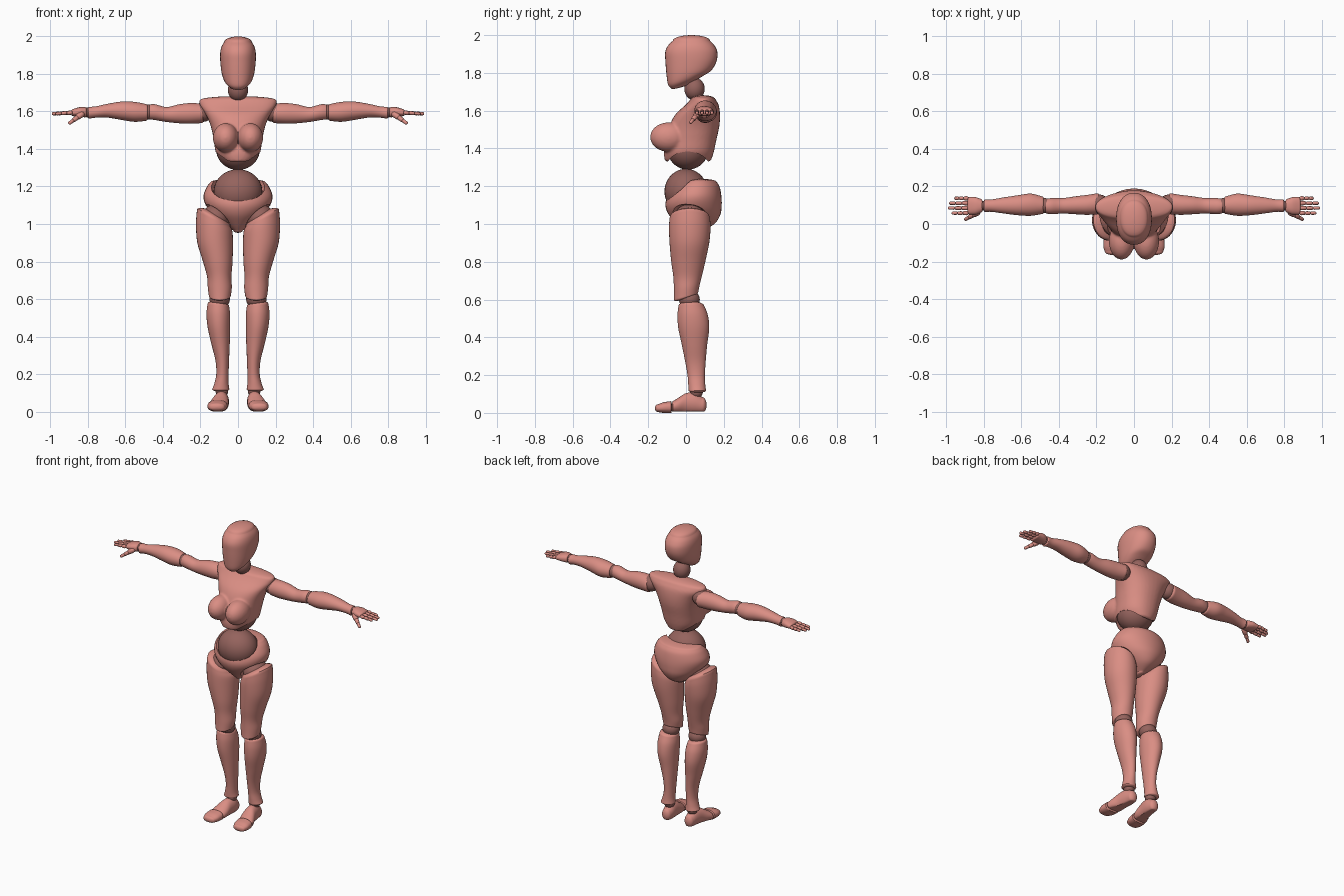
import bpy, bmesh, math
from mathutils import Vector, Matrix

if "Cube" in bpy.data.objects:
    bpy.data.objects.remove(bpy.data.objects["Cube"])


def material(name, rgb):
    m = bpy.data.materials.new(name)
    m.diffuse_color = (*rgb, 1)
    m.use_nodes = True
    m.node_tree.nodes["Principled BSDF"].inputs["Base Color"].default_value = m.diffuse_color
    return m


BODY = material("salmon shell", (0.70, 0.27, 0.23))
JOINT = material("dark joint", (0.30, 0.125, 0.11))
PLACE = {  # (t, a, b) -> x, y, z for each loft axis
    "x": lambda t, a, b: (t, a, b),
    "y": lambda t, a, b: (a, t, b),
    "z": lambda t, a, b: (a, b, t),
}


def finish(name, bm, mat, mirror=False):
    bmesh.ops.recalc_face_normals(bm, faces=bm.faces)
    me = bpy.data.meshes.new(name)
    bm.to_mesh(me)
    bm.free()
    me.materials.append(mat)
    ob = bpy.data.objects.new(name, me)
    bpy.context.collection.objects.link(ob)
    if mirror:
        ob.modifiers.new("mirror", 'MIRROR')
    return ob


def spline(rings, steps):
    """Catmull-Rom through ring tuples."""
    pad = [rings[0]] + rings + [rings[-1]]
    out = []
    for i in range(1, len(pad) - 2):
        for s in range(steps):
            u = s / steps
            out.append([0.5 * (2 * q + (r - p) * u + (2 * p - 5 * q + 4 * r - w) * u * u
                               + (3 * q - p - 3 * r + w) * u ** 3)
                        for p, q, r, w in zip(*pad[i - 1:i + 3])])
    return out + [list(rings[-1])]


def loft(bm, axis, rings, domes=(0.02, 0.02), power=2.0, seg=36, steps=5, floor=None):
    """Rings: t, centre a, centre b, radius a, radius b [, slope a, slope b]; rounded ends."""
    rows = spline([tuple(r) + (0,) * (7 - len(r)) for r in rings], steps)

    def cap(row, h):
        res = []
        for k in range(1, 7):
            th = math.radians(14.5 * k)
            c = math.cos(th)
            res.append([row[0] + h * math.sin(th), row[1], row[2], row[3] * c, row[4] * c] + row[5:])
        return res
    rows = cap(rows[0], -domes[0])[::-1] + rows + cap(rows[-1], domes[1])
    loops = []
    for t, a, b, ra, rb, sa, sb in rows:
        loop = []
        for i in range(seg):
            th = 2 * math.pi * i / seg
            c, s = math.cos(th), math.sin(th)
            da = ra * math.copysign(abs(c) ** (2 / power), c)
            db = rb * math.copysign(abs(s) ** (2 / power), s)
            p = Vector(PLACE[axis](t + sa * da + sb * db, a + da, b + db))
            if floor is not None:
                p.z = max(p.z, floor)
            loop.append(bm.verts.new(p))
        loops.append(loop)
    for l0, l1 in zip(loops, loops[1:]):
        for i in range(seg):
            j = (i + 1) % seg
            bm.faces.new((l0[i], l0[j], l1[j], l1[i]))
    bm.faces.new(loops[0])
    bm.faces.new(loops[-1])


def part(name, axis, rings, mirror=False, **kw):
    bm = bmesh.new()
    loft(bm, axis, rings, **kw)
    return finish(name, bm, BODY, mirror)


def add_ball(bm, c, r):
    bmesh.ops.create_uvsphere(bm, u_segments=32, v_segments=20, radius=1,
                              matrix=Matrix.Translation(c) @ Matrix.Diagonal((*r, 1)))


def ball(name, c, r, mirror=False, mat=JOINT):
    bm = bmesh.new()
    add_ball(bm, c, r if isinstance(r, tuple) else (r, r, r))
    return finish(name, bm, mat, mirror)


def capsule(bm, p, q, r):
    p, q = Vector(p), Vector(q)
    d = q - p
    vs = bmesh.ops.create_uvsphere(bm, u_segments=12, v_segments=8, radius=r)["verts"]
    rot = d.to_track_quat('Z', 'Y')
    for v in vs:
        top = v.co.z > 0
        v.co = rot @ v.co + (q if top else p)


def cut(ob, cutter):
    cutter.hide_render = True
    m = ob.modifiers.new("cut", 'BOOLEAN')
    m.operation, m.solver, m.object = 'DIFFERENCE', 'EXACT', cutter
    return cutter


cutters = []

# head and neck
part("head", "z", [(1.735, 0, -.02, .045, .058, 0, .3), (1.76, 0, -.003, .070, .092, 0, .25),
                   (1.80, 0, .015, .086, .118, 0, .1), (1.86, 0, .026, .094, .135),
                   (1.91, 0, .028, .095, .138), (1.945, 0, .028, .088, .123),
                   (1.97, 0, .029, .074, .099)], domes=(.01, .03), power=2.2)
ball("neck_ball", (0, .045, 1.715), (.054, .054, .06))

# chest: ribcage blended with bust, arched opening below
bm = bmesh.new()
loft(bm, "z", [(1.335, 0, .01, .088, .122), (1.38, 0, .015, .118, .132), (1.45, 0, .03, .130, .132),
               (1.52, 0, .045, .145, .132), (1.58, 0, .062, .170, .118),
               (1.63, 0, .085, .203, .088), (1.66, 0, .09, .208, .066)],
     domes=(.01, .022), power=2.2)
for sx in (-1, 1):
    add_ball(bm, (sx * .066, -.092, 1.46), (.068, .098, .078))
chest = finish("chest", bm, BODY)
rm = chest.modifiers.new("blend", 'REMESH')
rm.mode, rm.voxel_size = 'VOXEL', .007
sm = chest.modifiers.new("soften", 'SMOOTH')
sm.factor, sm.iterations = .5, 8
cutters.append(cut(chest, ball("chest_cutter", (0, .01, 1.305), (.21, .112, .095), mat=BODY)))
ball("upper_waist_ball", (0, .01, 1.40), (.117, .11, .112))
ball("lower_waist_ball", (0, .0, 1.172), (.13, .114, .12))

# pelvis with leg openings and dipped waistline
pelvis = part("pelvis", "z", [(.965, 0, .035, .025, .05), (1.0, 0, .05, .075, .10),
                              (1.05, 0, .045, .135, .137), (1.10, 0, .04, .172, .149),
                              (1.15, 0, .045, .184, .142), (1.20, 0, .055, .165, .122),
                              (1.225, 0, .06, .145, .10)], domes=(.012, .015))
cutters.append(cut(pelvis, ball("leg_cutter", (.165, .0, .98), (.125, .15, .125), True, BODY)))
cutters.append(cut(pelvis, ball("waist_cutter", (0, -.03, 1.21), (.145, .125, .11), mat=BODY)))
ball("hip_balls", (.12, .02, 1.03), (.075, .085, .075), True)

# legs
part("thighs", "z", [(.615, .097, 0, .058, .064, 0, .3), (.66, .097, .003, .064, .067, 0, .1),
                     (.72, .10, .008, .065, .075), (.80, .108, .012, .079, .09),
                     (.90, .122, .018, .095, .105), (.98, .127, .02, .097, .11, .2, 0),
                     (1.03, .13, .02, .089, .107, .5, 0)], True, domes=(.012, .035))
ball("knee_balls", (.098, .018, .60), (.055, .055, .05), True)
part("calves", "z", [(.118, .092, .06, .046, .046), (.15, .088, .057, .038, .045),
                     (.20, .083, .054, .033, .046), (.27, .084, .05, .036, .054),
                     (.36, .093, .045, .049, .067), (.45, .102, .041, .060, .082),
                     (.52, .105, .035, .063, .08), (.57, .105, .028, .057, .067, .1, 0)],
     True, domes=(.012, .018))
ball("ankle_balls", (.086, .055, .11), .034, True)
part("feet", "y", [(-.068, .107, .03, .052, .033), (-.04, .10, .038, .05, .042),
                   (0, .092, .05, .042, .054), (.05, .086, .052, .038, .055),
                   (.085, .085, .042, .032, .042)], True, domes=(.008, .024), floor=.008)
part("toes", "y", [(-.147, .113, .025, .043, .021), (-.12, .111, .028, .052, .028),
                   (-.08, .108, .03, .053, .032)], True, domes=(.018, .006), power=2.4, floor=0)

# arms
ball("shoulder_balls", (.185, .105, 1.597), .052, True)
part("upper_arms", "x", [(.195, .108, 1.59, .056, .052), (.25, .102, 1.59, .053, .055),
                         (.31, .10, 1.588, .048, .051), (.38, .097, 1.584, .041, .040),
                         (.44, .095, 1.596, .043, .042), (.468, .095, 1.598, .039, .040)],
     True, domes=(.02, .01))
ball("elbow_balls", (.475, .098, 1.597), .04, True)
part("forearms", "x", [(.488, .10, 1.595, .046, .044), (.55, .103, 1.598, .059, .053),
                       (.62, .10, 1.604, .053, .049), (.70, .099, 1.604, .042, .036),
                       (.76, .098, 1.597, .033, .030), (.795, .098, 1.593, .034, .032)],
     True, domes=(.012, .008))
ball("wrist_balls", (.803, .098, 1.595), .026, True)
part("palms", "x", [(.815, .097, 1.596, .036, .027), (.845, .097, 1.597, .046, .026),
                    (.88, .098, 1.594, .046, .019)], True, domes=(.01, .01), power=2.3)

# fingers: three segments each, plus a thumb
bm = bmesh.new()
for y, tip in ((.058, .972), (.085, .992), (.111, .985), (.137, .958)):
    step = (tip - .885) / 3
    for k in range(3):
        r = .0115 - .0012 * k
        x = .885 + step * k
        capsule(bm, (x + r * .7, y, 1.594 - .002 * k), (x + step - r * .9, y, 1.592 - .002 * k), r)
base, end = Vector((.83, .065, 1.588)), Vector((.90, .024, 1.537))
for k, r in enumerate((.017, .013, .010)):
    capsule(bm, base.lerp(end, k / 3 + .08), base.lerp(end, k / 3 + .28), r)
finish("fingers", bm, BODY, True)

# bake modifiers, drop cutters, smooth shading with kept edges
bpy.context.view_layer.update()
dg = bpy.context.evaluated_depsgraph_get()
baked = {ob: bpy.data.meshes.new_from_object(ob.evaluated_get(dg))
         for ob in bpy.context.collection.objects if ob not in cutters}
for ob, me in baked.items():
    ob.modifiers.clear()
    ob.data = me
    me.polygons.foreach_set("use_smooth", [True] * len(me.polygons))
    me.set_sharp_from_angle(angle=math.radians(40))
for c in cutters:
    bpy.data.objects.remove(c)
